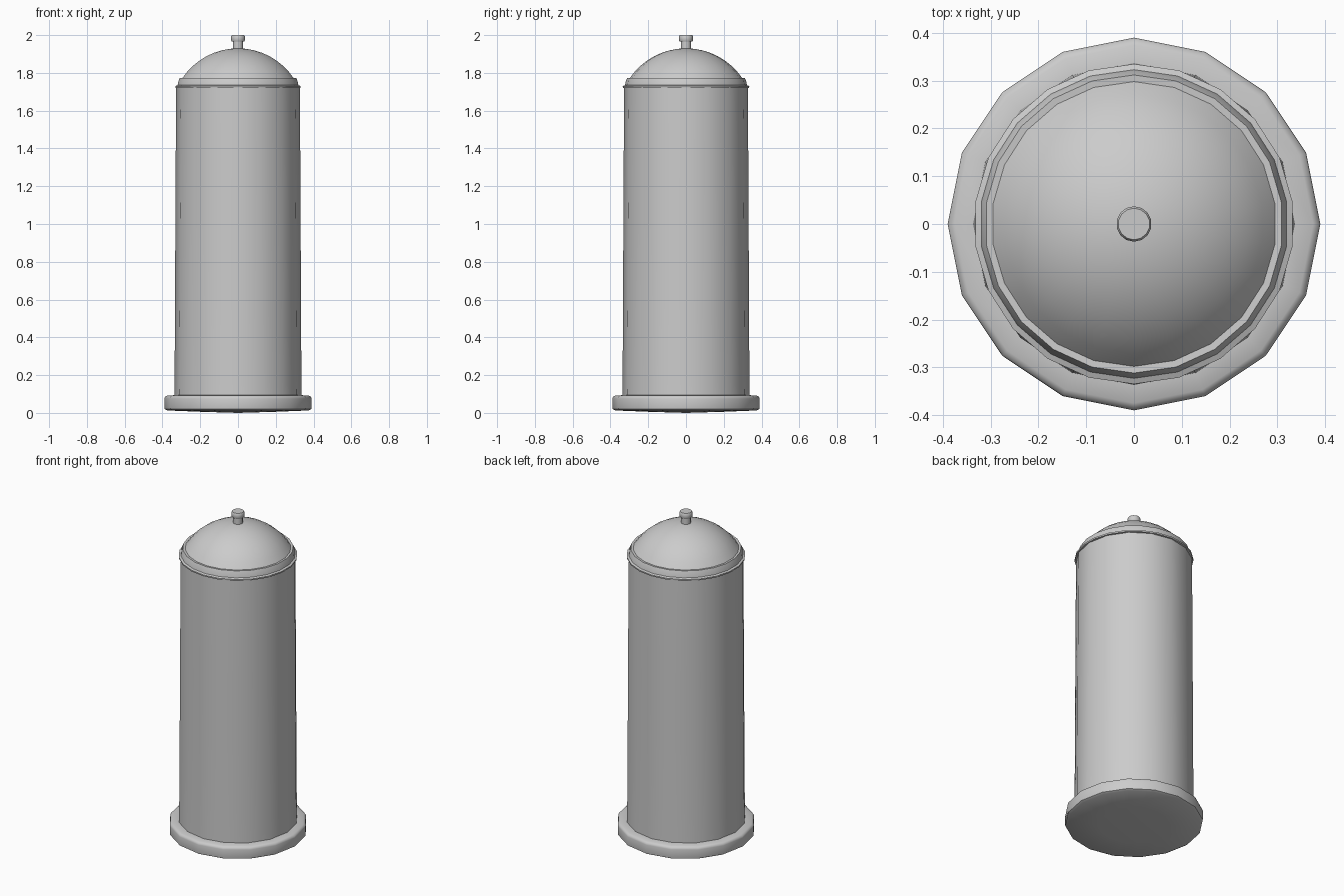
import bpy, bmesh, math

if "Cube" in bpy.data.objects:
    bpy.data.objects.remove(bpy.data.objects["Cube"])


def lathe(name, profile, sides, start, angle=40):
    """Revolve (radius, z) points, bottom to top; radius 0 makes a pole, open ends stay open."""
    bm = bmesh.new()
    rings = []
    for r, z in profile:
        if r == 0:
            rings.append([bm.verts.new((0, 0, z))] * sides)
        else:
            rings.append([bm.verts.new((r * math.cos(start + 2 * math.pi * i / sides),
                                        r * math.sin(start + 2 * math.pi * i / sides), z))
                          for i in range(sides)])
    for a, b in zip(rings, rings[1:]):
        for i in range(sides):
            j = (i + 1) % sides
            quad = list(dict.fromkeys((a[i], a[j], b[j], b[i])))
            bm.faces.new(quad)
    bmesh.ops.recalc_face_normals(bm, faces=bm.faces)
    mesh = bpy.data.meshes.new(name)
    bm.to_mesh(mesh)
    bm.free()
    ob = bpy.data.objects.new(name, mesh)
    bpy.context.collection.objects.link(ob)
    bpy.ops.object.select_all(action='DESELECT')
    ob.select_set(True)
    bpy.context.view_layer.objects.active = ob
    bpy.ops.object.shade_smooth_by_angle(angle=math.radians(angle))
    return ob


UP = math.pi / 2  # first vertex on the +y axis

# Round foot with a slightly convex underside
lathe("base", [(0, 0), (0.2, 0.006), (0.375, 0.013), (0.388, 0.02), (0.39, 0.035),
               (0.39, 0.075), (0.387, 0.085), (0.375, 0.092), (0.33, 0.094), (0, 0.094)],
      16, UP, 50)

# Slightly tapered column
lathe("body", [(0.337, 0.09), (0.335, 0.3), (0.333, 0.7), (0.331, 1.1),
               (0.329, 1.5), (0.327, 1.728), (0, 1.728)], 16, UP)

# Stepped collar and domed lid
R, H = 0.298, 0.158
sphere = (R * R + H * H) / (2 * H)
sweep = math.asin(R / sphere)
dome = [(sphere * math.sin(sweep * (1 - k / 8)),
         1.93 - sphere + sphere * math.cos(sweep * (1 - k / 8))) for k in range(8)]
lathe("lid", [(0.322, 1.719), (0.334, 1.721), (0.335, 1.73), (0.323, 1.735),
              (0.319, 1.755), (0.312, 1.773)] + dome + [(0, 1.93)], 22, UP, 30)

# Small knob on a stem
lathe("knob", [(0.027, 1.92), (0.027, 1.965), (0.034, 1.966), (0.037, 1.971),
               (0.037, 1.994), (0.033, 2.0), (0, 2.0)], 14, UP, 50)
